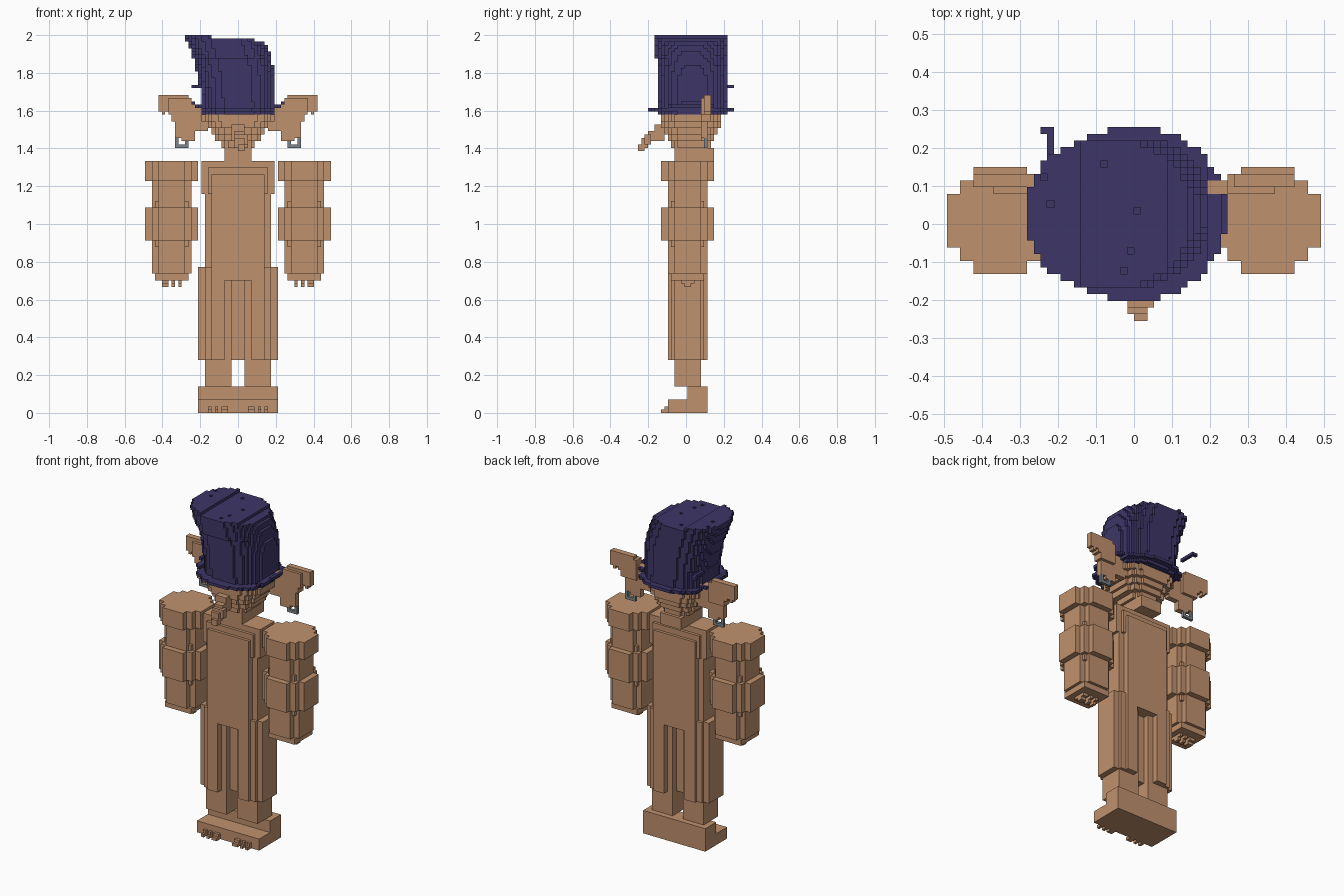
import bpy, bmesh
from mathutils import Vector

if "Cube" in bpy.data.objects:
    bpy.data.objects.remove(bpy.data.objects["Cube"], do_unlink=True)

U = 2 / 114  # edge length of one block


def material(name, rgb):
    m = bpy.data.materials.new(name)
    m.use_nodes = True
    m.diffuse_color = (*rgb, 1)
    bsdf = next(n for n in m.node_tree.nodes if n.type == 'BSDF_PRINCIPLED')
    bsdf.inputs["Base Color"].default_value = (*rgb, 1)
    return m


SKIN = material("tan skin", (0.53, 0.285, 0.155))
PURPLE = material("dark purple", (0.047, 0.037, 0.135))
GREY = material("grey metal", (0.2, 0.23, 0.25))


def block(x0, x1, y0, y1, z0, z1):
    return {(x, y, z) for x in range(x0, x1) for y in range(y0, y1) for z in range(z0, z1)}


def blocks(*boxes):
    return set().union(*(block(*b) for b in boxes))


def mirrored(cells):
    return {(-1 - x, y, z) for x, y, z in cells}


def both(cells):
    return cells | mirrored(cells)


def disc(x0, x1, y0, y1, z, power=2.0):
    """One layer of blocks inside a rounded outline."""
    cx, cy, rx, ry = (x0 + x1) / 2, (y0 + y1) / 2, (x1 - x0) / 2, (y1 - y0) / 2
    return {(x, y, z) for x in range(-20, 20) for y in range(-20, 20)
            if abs((x + .5 - cx) / rx) ** power + abs((y + .5 - cy) / ry) ** power <= 1}


def build(name, cells, mat):
    """Skin a set of blocks with only its exposed faces, merged where flat."""
    bm = bmesh.new()
    verts = {}

    def vert(p):
        if p not in verts:
            verts[p] = bm.verts.new((p[0] * U, (p[1] + .5) * U, p[2] * U))
        return verts[p]

    for c in sorted(cells):
        for axis in range(3):
            a, b = (axis + 1) % 3, (axis + 2) % 3
            for side in (0, 1):
                n = list(c)
                n[axis] += 1 if side else -1
                if tuple(n) in cells:
                    continue
                ring = []
                for da, db in ((0, 0), (1, 0), (1, 1), (0, 1)):
                    p = list(c)
                    p[axis] += side
                    p[a] += da
                    p[b] += db
                    ring.append(vert(tuple(p)))
                bm.faces.new(ring if side else ring[::-1])
    bmesh.ops.dissolve_limit(bm, angle_limit=0.01, verts=bm.verts[:], edges=bm.edges[:])
    mesh = bpy.data.meshes.new(name)
    bm.to_mesh(mesh)
    bm.free()
    mesh.materials.append(mat)
    ob = bpy.data.objects.new(name, mesh)
    bpy.context.collection.objects.link(ob)
    return ob


# Feet: low slab, raised heel and small toes
feet = blocks((-12, 12, -6, 6, 0, 4), (-12, 12, 0, 6, 4, 8))
for x in (3, 4, 6, 8):
    feet |= both(blocks((x, x + 1, -8, -6, 0, 1), (x, x + 1, -7, -6, 1, 2)))
build("feet", feet, SKIN)

# Legs: thin shins, then stepped thighs joined by a recessed panel
legs = both(blocks((2, 10, -4, 4, 8, 16),
                   (4, 8, -6, 6, 16, 44), (8, 10, -5, 5, 16, 44), (10, 12, -4, 4, 16, 44),
                   (2, 4, -4, 4, 16, 40), (0, 2, -2, 2, 16, 40), (0, 4, -6, 6, 40, 44)))
build("legs", legs, SKIN)

# Torso with slightly wider shoulders
torso = both(blocks((0, 8, -6, 6, 44, 72), (0, 10, -4, 4, 44, 76),
                    (0, 9, -5, 5, 66, 74), (10, 11, -4, 4, 66, 76)))
build("torso", torso, SKIN)

# Arms: stepped column with thick shoulder and elbow bands, stubby fingers
arm = blocks((16, 24, -6, 6, 42, 76), (14, 26, -4, 4, 42, 76), (15, 25, -5, 5, 40, 42))
for z0, z1 in ((52, 62), (70, 76)):
    for hx, hy in ((4, 8), (6, 6), (8, 4)):
        arm |= block(20 - hx, 20 + hx, -hy, hy, z0, z1)
arm |= blocks((16, 24, -6, 6, 66, 70), (15, 25, -5, 5, 50, 64))
for x in (17, 19, 21, 22):
    arm |= blocks((x, x + 1, -2, 2, 39, 40), (x, x + 1, -1, 1, 38, 39))
build("left_arm", arm, SKIN)
build("right_arm", mirrored(arm), SKIN)

# Neck and head widening upward in steps
build("neck", block(-4, 4, -4, 8, 76, 80), SKIN)
head = set()
for z in range(80, 90):
    k = min((z - 80) // 2, 3)
    hx = (5, 7, 8, 9, 11)[(z - 80) // 2]
    head |= disc(-hx, hx, -5 - k, 7 + k, z, 3)
build("head", head, SKIN)

# Long drooping nose
nose = blocks((0, 2, -15, -13, 79, 81), (-1, 2, -14, -12, 80, 83), (-1, 3, -13, -11, 81, 84),
              (-1, 2, -12, -9, 82, 85), (-2, 2, -10, -7, 82, 87))
build("nose", nose, SKIN)

# Ears with a high outer flap and hanging lobe
ear = blocks((9, 14, 4, 6, 85, 93), (13, 19, 4, 6, 83, 92), (13, 17, 4, 6, 82, 83),
             (15, 24, 5, 7, 91, 96), (14, 21, 4, 7, 88, 95), (22, 23, 5, 7, 90, 91))
ear -= block(20, 21, 4, 7, 88, 90)
build("left_ear", ear, SKIN)
build("right_ear", mirrored(ear), SKIN)

# Square earrings
ring = block(15, 19, 5, 6, 80, 84) - block(16, 18, 5, 6, 81, 83)
build("left_earring", ring, GREY)
build("right_earring", mirrored(ring), GREY)

# Hat crown leaning to one side, with a stepped, slanted top
hat = set()
for z in range(90, 114):
    t = (z - 90) / 23
    x0, x1 = -11 - 5 * t * t, 11.2 - 4 * t ** 4
    front, back = (-10, 12) if z >= 107 else (-9, 12)
    hat |= disc(x0, x1, front, back, z, 2.4)
hat = {c for c in hat if c[0] < {113: -8, 112: 5}.get(c[2], 20)}
# Small pits in the top
for x, y in ((0, 1), (-1, -5), (-2, -8), (-5, 8)):
    hat.discard((x, y, 112))
for x, y in ((-8, 7), (-14, 6), (-13, 2)):
    hat.discard((x, y, 113))
build("hat_crown", hat, PURPLE)

# Narrow brim curling up at the sides
brim = set()
for x, y, _ in disc(-14, 14, -12, 14, 0) - disc(-9, 9, -9, 11, 0):
    z = 91 + max(0, int(abs(x + .5)) - 9) // 2
    brim.add((x, y, z))
build("hat_brim", brim - hat, PURPLE)

# Thin hooked spike at the back of the hat
build("hat_spike", blocks((-13, -12, 8, 14, 98, 99), (-14, -12, 13, 14, 98, 99)) - hat, PURPLE)
